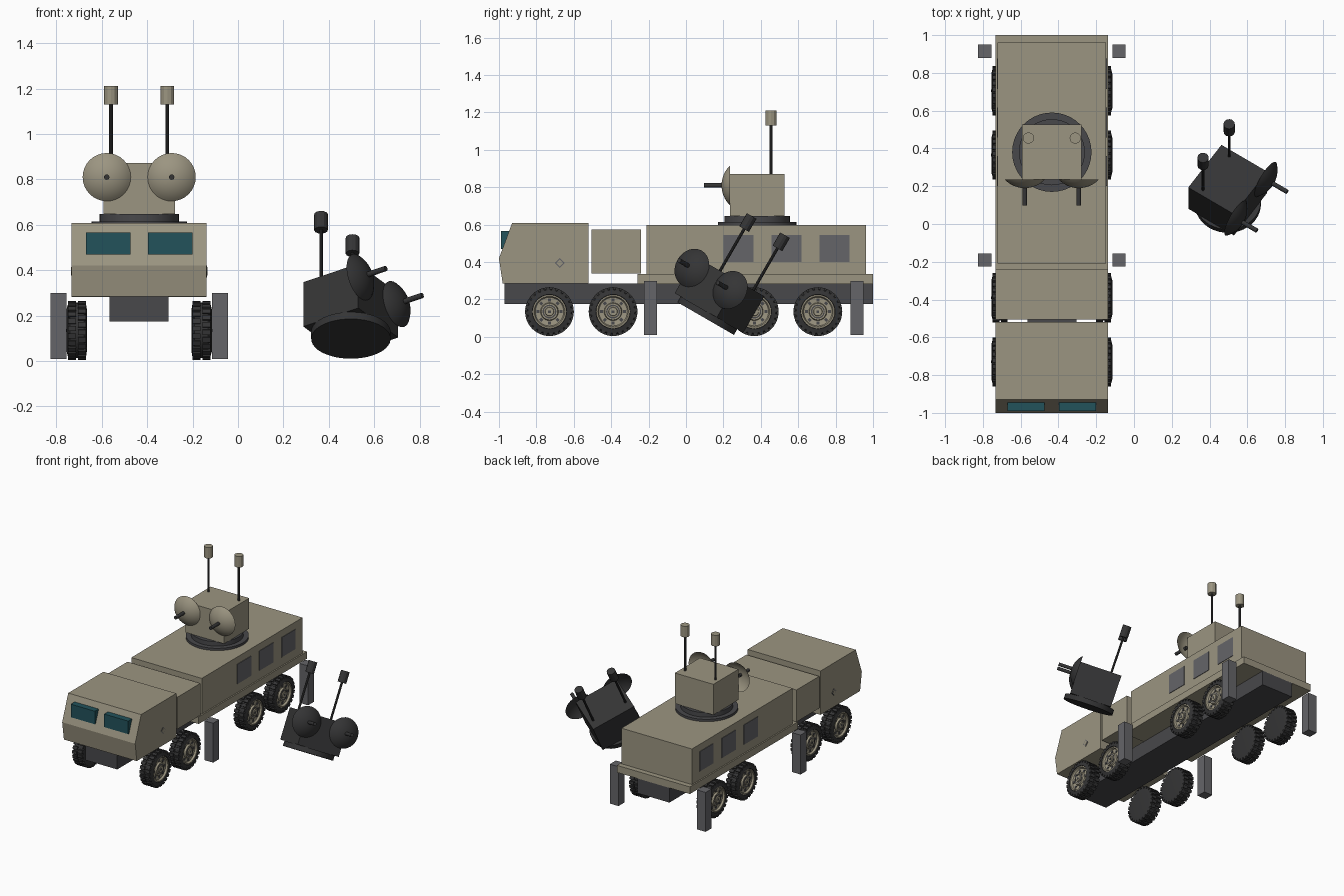
import bpy, bmesh, math
from mathutils import Matrix, Vector

old = bpy.data.objects.get("Cube")
if old:
    bpy.data.objects.remove(old, do_unlink=True)


def material(name, rgb):
    m = bpy.data.materials.new(name)
    m.use_nodes = True
    m.diffuse_color = (*rgb, 1)
    bsdf = next(n for n in m.node_tree.nodes if n.type == 'BSDF_PRINCIPLED')
    bsdf.inputs["Base Color"].default_value = (*rgb, 1)
    return m


TAN = material("sand_tan", (.33, .30, .22))
GREY = material("mid_grey", (.13, .13, .14))
FRAME = material("frame_grey", (.065, .065, .07))
DARK = material("dark_grey", (.035, .035, .036))
TEAL = material("teal_glass", (.016, .085, .105))

made = []
I = Matrix.Identity(4)
CX = -.435  # centre line of the truck


def finish(name, bm, mat, matrix=I):
    bmesh.ops.recalc_face_normals(bm, faces=bm.faces)
    me = bpy.data.meshes.new(name)
    bm.to_mesh(me)
    bm.free()
    me.materials.append(mat)
    return place(name, me, matrix)


def place(name, me, matrix):
    ob = bpy.data.objects.new(name, me)
    ob.matrix_world = matrix
    bpy.context.collection.objects.link(ob)
    made.append(ob)
    return ob


def add_box(bm, lo, hi, matrix=I):
    lo, hi = Vector(lo), Vector(hi)
    m = matrix @ Matrix.Translation((lo + hi) / 2) @ Matrix.Diagonal((*(hi - lo), 1))
    bmesh.ops.create_cube(bm, size=1, matrix=m)


def box(name, lo, hi, mat, matrix=I):
    bm = bmesh.new()
    add_box(bm, lo, hi)
    return finish(name, bm, mat, matrix)


def lathe(name, pts, mat, segs=32, matrix=I):
    """Spin (radius, height) points about the local z axis."""
    bm = bmesh.new()
    vs = [bm.verts.new((r, 0, h)) for r, h in pts]
    es = [bm.edges.new(p) for p in zip(vs, vs[1:])]
    bmesh.ops.spin(bm, geom=vs + es, cent=(0, 0, 0), axis=(0, 0, 1),
                   angle=math.tau, steps=segs, use_duplicate=False)
    bmesh.ops.remove_doubles(bm, verts=bm.verts, dist=1e-5)
    bmesh.ops.dissolve_degenerate(bm, edges=bm.edges, dist=1e-6)
    return finish(name, bm, mat, matrix)


def rod(name, r, h0, h1, mat, segs=16, matrix=I):
    return lathe(name, [(0, h0), (r, h0), (r, h1), (0, h1)], mat, segs, matrix)


# Cab from a side profile
profile = [(-.98, .285), (-1, .42), (-.93, .608), (-.52, .608), (-.52, .285)]
bm = bmesh.new()
face = bm.faces.new([bm.verts.new((CX - .297, y, z)) for y, z in profile])
ext = bmesh.ops.extrude_face_region(bm, geom=[face])
bmesh.ops.translate(bm, vec=(.594, 0, 0),
                    verts=[v for v in ext["geom"] if isinstance(v, bmesh.types.BMVert)])
finish("cab", bm, TAN)

# Body boxes
box("engine_box", (CX - .297, -.505, .34), (CX + .297, -.24, .575), TAN)
box("rear_deck", (CX - .297, -.26, .283), (CX + .297, 1, .335), TAN)
box("rear_shelter", (CX - .287, -.21, .335), (CX + .287, .962, .597), TAN)
box("chassis", (CX - .13, -.97, .175), (CX + .13, 1, .285), FRAME)

ROT_OUT = {s: Matrix.Rotation(s * math.pi / 2, 4, 'Y') for s in (-1, 1)}

for s, side in ((-1, "right"), (1, "left")):
    # Windscreen panes
    wx = CX + s * .136
    box(f"windscreen_{side}", (wx - .098, -.99, .47), (wx + .098, -.935, .566), TEAL)
    # Shelter windows
    for i, y in enumerate((.28, .538, .795)):
        x = CX + s * .288
        box(f"side_window_{side}_{i + 1}", (x - .003, y - .08, .40), (x + .003, y + .08, .545), GREY)
    # Diamond door plates
    for name, r, t, mat in (("door_plate", .026, .002, GREY), ("door_plate_centre", .019, .004, TAN)):
        rod(f"{name}_{side}", r, 0, t, mat, 4,
            Matrix.Translation((CX + s * .297, -.675, .395)) @ ROT_OUT[s])
    # Stabiliser legs
    for y, end in ((-.19, "front"), (.915, "rear")):
        x = CX + s * .355
        box(f"stabiliser_{end}_{side}", (x - .035, y - .035, .01), (x + .035, y + .035, .30), GREY)

# Wheel meshes, outer side along local +z
tyre = lathe("tyre", [(0, -.04), (.09, -.044), (.115, -.04), (.122, -.03), (.122, .03),
                      (.115, .04), (.092, .046), (.088, .03), (0, .02)], DARK, 36)
bm = bmesh.new()
for row in (-1, 1):
    for k in range(24):
        turn = Matrix.Rotation(math.tau * (k + row / 4) / 24, 4, 'Z')
        add_box(bm, (.112, -.011, row * .022 - .018), (.13, .011, row * .022 + .018), turn)
tread = finish("tread", bm, DARK)
rim = lathe("rim", [(.09, .043), (.082, .043), (.076, .03), (.048, .027), (.044, .04),
                    (.024, .04), (.022, .046), (0, .046)], TAN, 32)
bm = bmesh.new()
for k in range(8):
    turn = Matrix.Rotation(math.tau * k / 8, 4, 'Z')
    add_box(bm, (.054, -.008, .026), (.07, .008, .032), turn)
add_box(bm, (-.007, -.007, .04), (.007, .007, .048))
slots = finish("rim_slots", bm, FRAME)
lathe_ring = lathe("hub_ring", [(.037, .0405), (.037, .042), (.03, .042), (.03, .0405)], FRAME, 24)

parts = [(o.name, o.data) for o in (tyre, tread, rim, slots, lathe_ring)]
for o in (tyre, tread, rim, slots, lathe_ring):
    made.remove(o)
    bpy.data.objects.remove(o, do_unlink=True)
for s, side in ((-1, "right"), (1, "left")):
    for i, y in enumerate((-.73, -.39, .365, .705)):
        m = Matrix.Translation((CX + s * .274, y, .135)) @ ROT_OUT[s]
        for name, me in parts:
            place(f"{name}_{side}_{i + 1}", me, m)


# Sensor turret: turntable, housing, two domes and two aerials
def turret(prefix, m, body, base, rods):
    rod(f"{prefix}_turntable", .175, 0, .035, base, 40, m)
    box(f"{prefix}_housing", (-.157, -.145, .035), (.157, .147, .26), body, m)
    depth, rim_r = .045, .106
    R = (rim_r ** 2 + depth ** 2) / (2 * depth)
    top = math.asin(rim_r / R)
    cap = [(R * math.sin(top * k / 8), R * math.cos(top * k / 8) - R) for k in range(9)]
    forward = Matrix.Rotation(math.pi / 2, 4, 'X')
    for s, side in ((-1, "right"), (1, "left")):
        dm = m @ Matrix.Translation((s * .143, -.19, .198)) @ forward
        lathe(f"{prefix}_dish_{side}", cap, body, 32, dm)
        rod(f"{prefix}_dish_feed_{side}", .012, -.02, .093, rods, 12, dm)
        am = m @ Matrix.Translation((s * .124, .075, 0))
        rod(f"{prefix}_aerial_{side}", .008, .25, .52, rods, 10, am)
        rod(f"{prefix}_aerial_cap_{side}", .03, .517, .598, body, 12, am)


rod("roof_ring", .21, .59, .614, FRAME, 40, Matrix.Translation((CX, .38, 0)))
turret("turret", Matrix.Translation((CX, .38, .612)), TAN, FRAME, DARK)

# Detached spare turret, tipped over beside the truck
tilt = Matrix.Rotation(math.radians(-30), 4, 'X') @ Matrix.Rotation(math.radians(56), 4, 'Z')
turret("spare_turret", Matrix.Translation((.497, .105, .098)) @ tilt, DARK, DARK, DARK)

# Smooth shading with sharp edges kept
bpy.ops.object.select_all(action='DESELECT')
for ob in made:
    ob.select_set(True)
bpy.context.view_layer.objects.active = made[0]
bpy.ops.object.shade_smooth_by_angle(angle=math.radians(25))
